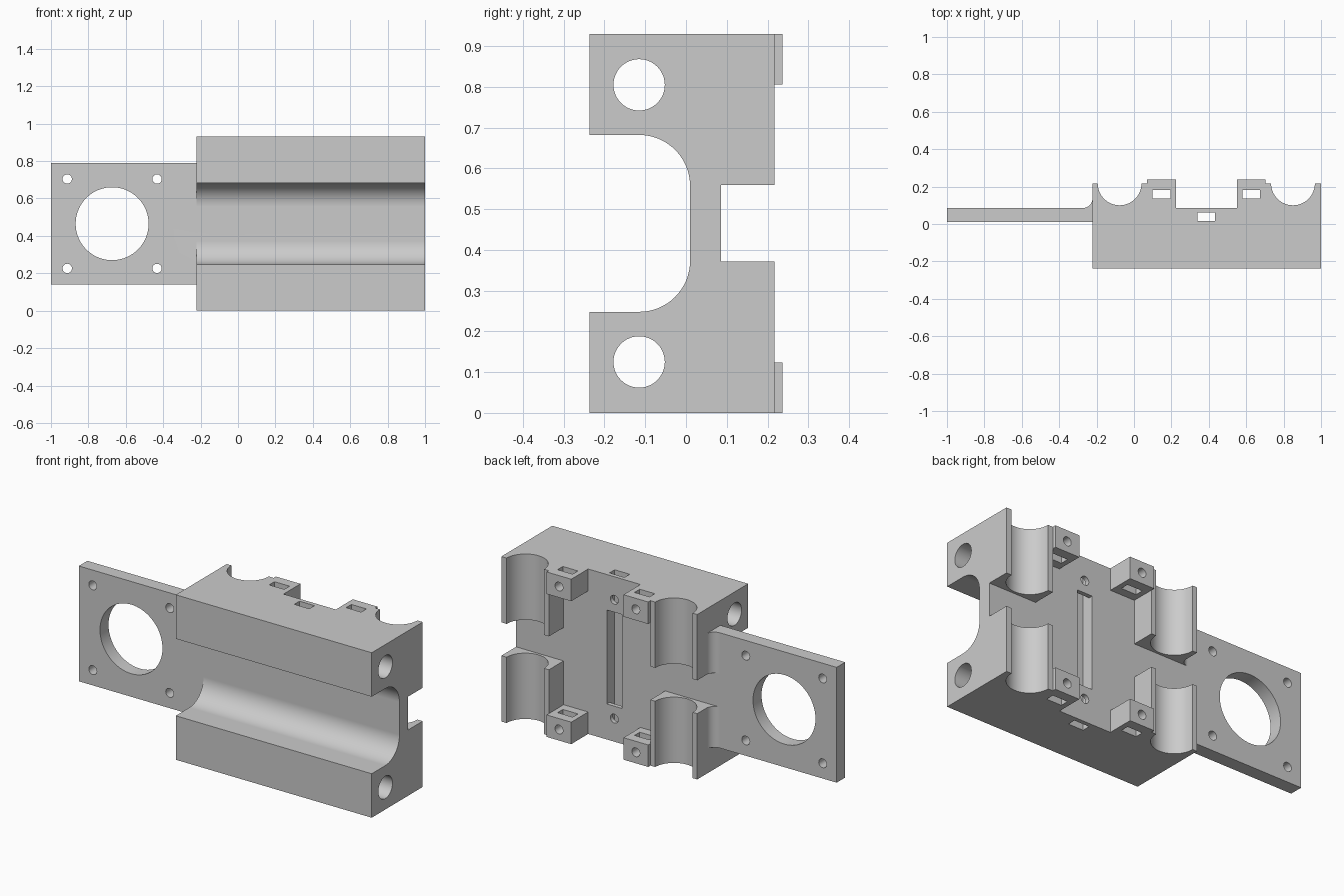
import bpy, bmesh
from math import sin, cos, pi
from mathutils import Vector

cube = bpy.data.objects.get("Cube")
if cube:
    bpy.data.objects.remove(cube, do_unlink=True)

grey = bpy.data.materials.new("plain grey")
grey.use_nodes = True
grey.diffuse_color = (0.6, 0.6, 0.6, 1)
grey.node_tree.nodes["Principled BSDF"].inputs["Base Color"].default_value = grey.diffuse_color

HEIGHT = 0.93
MID = HEIGHT / 2
FRONT, WALL_FRONT, WALL_BACK, RIM, TOP_BACK = -0.237, 0.01, 0.086, 0.217, 0.237
BODY_LEFT = -0.222


def prism(name, points, axis, lo, hi):
    """Extrude a 2D outline along an axis; the outline uses the other two axes in order."""
    def place(p, d):
        v = list(p)
        v.insert("xyz".index(axis), d)
        return Vector(v)
    bm = bmesh.new()
    face = bm.faces.new([bm.verts.new(place(p, lo)) for p in points])
    moved = bmesh.ops.extrude_face_region(bm, geom=[face])["geom"]
    offset = place((0, 0), hi - lo)
    bmesh.ops.translate(bm, verts=[g for g in moved if isinstance(g, bmesh.types.BMVert)], vec=offset)
    bmesh.ops.recalc_face_normals(bm, faces=bm.faces)
    mesh = bpy.data.meshes.new(name)
    bm.to_mesh(mesh)
    bm.free()
    mesh.materials.append(grey)
    ob = bpy.data.objects.new(name, mesh)
    bpy.context.collection.objects.link(ob)
    return ob


def box(name, x0, x1, y0, y1, z0, z1):
    return prism(name, [(x0, y0), (x1, y0), (x1, y1), (x0, y1)], "z", z0, z1)


def arc(cx, cy, r, start, end, n=16):
    return [(cx + r * cos(start + (end - start) * i / n),
             cy + r * sin(start + (end - start) * i / n)) for i in range(n + 1)]


def rod(name, cx, cy, r, axis, lo, hi, n=48):
    return prism(name, arc(cx, cy, r, 0, 2 * pi, n)[:-1], axis, lo, hi)


def combine(target, tool, operation):
    mod = target.modifiers.new("combine", "BOOLEAN")
    mod.object, mod.operation, mod.solver = tool, operation, "EXACT"
    bpy.context.view_layer.objects.active = target
    bpy.ops.object.modifier_apply(modifier=mod.name)
    bpy.data.objects.remove(tool, do_unlink=True)


# Main block with the rounded channel along its front
R = 0.125
profile = [(FRONT, 0), (WALL_BACK, 0), (WALL_BACK, HEIGHT), (FRONT, HEIGHT), (FRONT, 0.682)]
profile += arc(WALL_FRONT - R, 0.682 - R, R, pi / 2, 0)
profile += arc(WALL_FRONT - R, 0.248 + R, R, 0, -pi / 2)
profile += [(FRONT, 0.248)]
carriage = prism("carriage", profile, "x", BODY_LEFT, 1)

# Motor plate
adds = [box("motor_plate", -1, -0.15, WALL_FRONT, WALL_BACK, 0.14, 0.79)]
cuts = []

# Each column: bore centre, outer x limits, block x limits
columns = [(-0.077, BODY_LEFT, 0.07, 0.04, 0.224), (0.85, 0.703, 1, 0.55, 0.73)]
for bore_x, x0, x1, block0, block1 in columns:
    for upper in (False, True):
        def span(a, b):
            return (HEIGHT - b, HEIGHT - a) if upper else (a, b)
        adds.append(box("rod_holder", x0, x1, 0.05, RIM, *span(0, 0.371)))
        b0, b1 = (x1, block1) if bore_x < 0 else (block0, x0)
        adds.append(box("clamp_block", b0 - 0.0, b1, 0.05, TOP_BACK, *span(0, 0.124)))
        screw_z = HEIGHT - 0.062 if upper else 0.062
        cuts.append(rod("screw_hole", (b0 + b1) / 2, screw_z, 0.025, "y", 0.1, 0.3, 24))
    # Half-round seat and nut slot run the full height
    cuts.append(rod("rod_seat", bore_x, RIM, 0.117, "z", -0.1, HEIGHT + 0.1, 64))
    slot_x = (b0 + b1) / 2
    cuts.append(box("nut_slot", slot_x - 0.047, slot_x + 0.047, 0.135, 0.182, -0.1, HEIGHT + 0.1))

# Fillets joining plate and holders
f = 0.05
fillet = arc(BODY_LEFT - f, WALL_BACK + f, f, -pi / 2, 0, 10)
fillet += [(-0.205, WALL_BACK + f), (-0.205, 0.05), (BODY_LEFT - f, 0.05)]
for lo, hi in ((0.14, 0.371), (HEIGHT - 0.371, 0.79)):
    adds.append(prism("fillet", fillet, "z", lo, hi))

# Belt slot, its nut passage and screw holes
cuts.append(box("belt_passage", 0.34, 0.434, 0.016, 0.062, -0.1, HEIGHT + 0.1))
cuts.append(box("belt_slot", 0.34, 0.434, 0.016, 0.2, 0.2, HEIGHT - 0.2))
for z in (0.13, HEIGHT - 0.13):
    cuts.append(rod("belt_screw_hole", 0.387, z, 0.025, "y", 0.03, 0.2, 24))

# Motor opening, its four screw holes, and the long bores through the block
cuts.append(rod("motor_opening", -0.673, MID, 0.195, "y", -0.1, 0.2, 72))
for sx in (-1, 1):
    for sz in (-1, 1):
        cuts.append(rod("motor_screw", -0.673 + sx * 0.24, MID + sz * 0.239, 0.025, "y", -0.1, 0.2, 24))
for z in (0.125, HEIGHT - 0.125):
    cuts.append(rod("long_bore", -0.115, z, 0.063, "x", -0.4, 1.1))

for part in adds:
    combine(carriage, part, "UNION")
for part in cuts:
    combine(carriage, part, "DIFFERENCE")

# Smooth the curved walls, keep the machined edges crisp
bpy.ops.object.select_all(action="DESELECT")
carriage.select_set(True)
bpy.context.view_layer.objects.active = carriage
bpy.ops.object.shade_smooth_by_angle(angle=pi / 6)
weighted = carriage.modifiers.new("flat faces", "WEIGHTED_NORMAL")
weighted.keep_sharp = True
